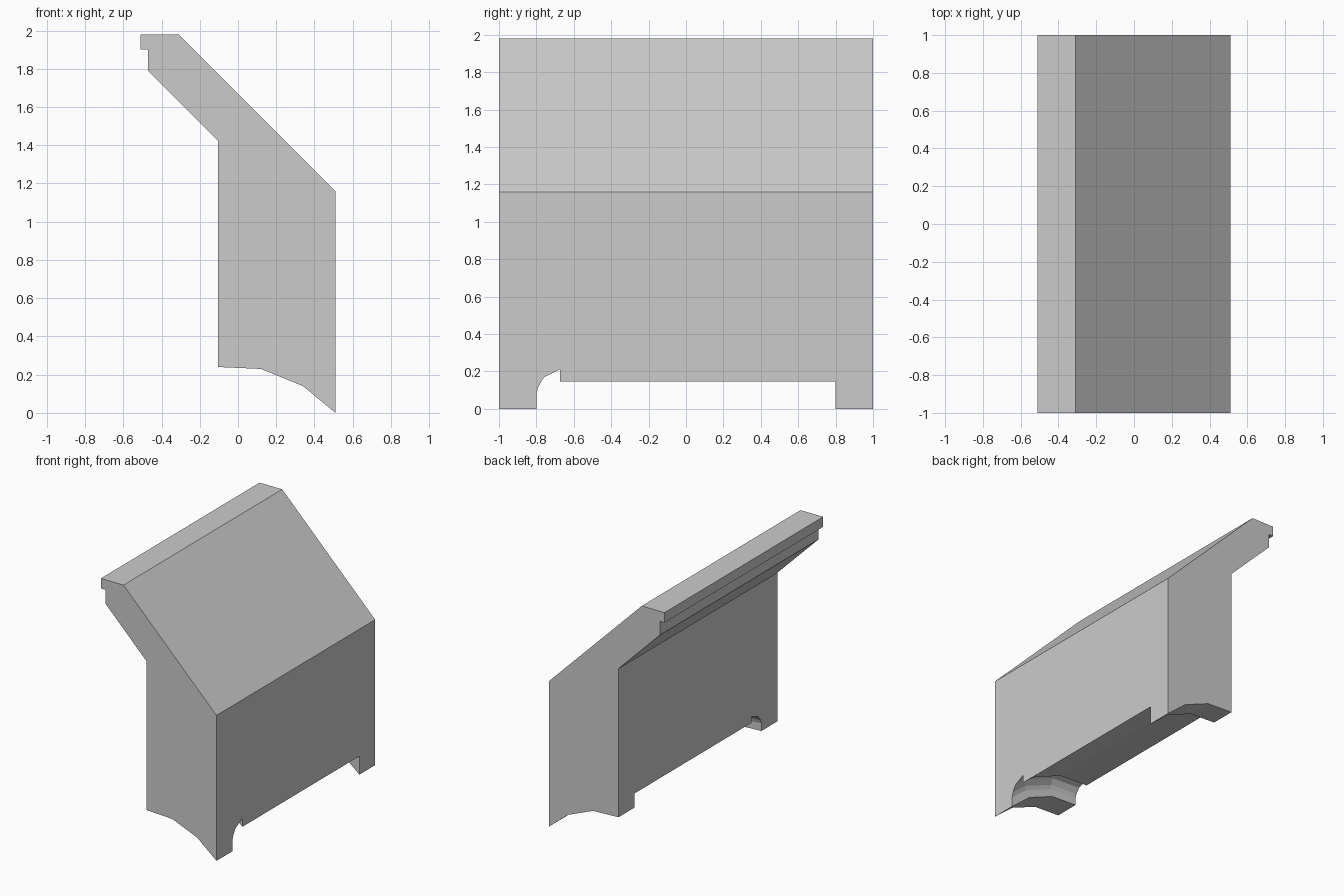
import bpy
import bmesh

if "Cube" in bpy.data.objects:
    bpy.data.objects.remove(bpy.data.objects["Cube"])


def loft(name, sections):
    """Closed solid from equal-length (x, z) outlines, each at its own y."""
    bm = bmesh.new()
    rings = [[bm.verts.new((x, y, z)) for x, z in pts] for y, pts in sections]
    for a, b in zip(rings, rings[1:]):
        for i in range(len(a)):
            j = (i + 1) % len(a)
            bm.faces.new((a[i], a[j], b[j], b[i]))
    bm.faces.new(rings[0])
    bm.faces.new(rings[-1])
    bmesh.ops.recalc_face_normals(bm, faces=bm.faces)
    mesh = bpy.data.meshes.new(name)
    bm.to_mesh(mesh)
    bm.free()
    obj = bpy.data.objects.new(name, mesh)
    bpy.context.collection.objects.link(obj)
    return obj


# Arched underside: point and mitred normal for offsetting into the body
ARCH = [((0.60, -0.074), (0.64, 0.77)), ((0.34, 0.14), (0.52, 0.87)),
        ((0.12, 0.23), (0.22, 0.98)), ((-0.20, 0.244), (0.0, 1.0))]


def recess_outline(depth):
    top = [(x + nx * depth, z + nz * depth) for (x, z), (nx, nz) in ARCH]
    return [(0.8, -0.4)] + [(0.8, top[0][1] - 0.1)] + top + [(-0.2, -0.4)]


# Wall with sloped, lipped top and arched foot
profile = [(-0.51, 1.98), (-0.31, 1.98), (0.51, 1.16), (0.51, 0.0),
           (0.34, 0.14), (0.12, 0.23), (-0.105, 0.24), (-0.105, 1.425),
           (-0.47, 1.79), (-0.47, 1.90), (-0.51, 1.90)]
body = loft("wall_panel", [(-1, profile), (1, profile)])

# Long recess between the feet, and the rounded notch at its front end
recess = loft("recess_cutter", [(y, recess_outline(0.113)) for y in (-0.70, 0.80)])
notch = loft("notch_cutter", [(y, recess_outline(d)) for y, d in
                              ((-0.80, 0.06), (-0.79, 0.09), (-0.76, 0.13), (-0.673, 0.163))])

bpy.context.view_layer.objects.active = body
for cutter in (recess, notch):
    cutter.hide_render = True
    mod = body.modifiers.new(cutter.name, 'BOOLEAN')
    mod.operation = 'DIFFERENCE'
    mod.solver = 'EXACT'
    mod.object = cutter
    bpy.ops.object.modifier_apply(modifier=mod.name)
    bpy.data.objects.remove(cutter)
